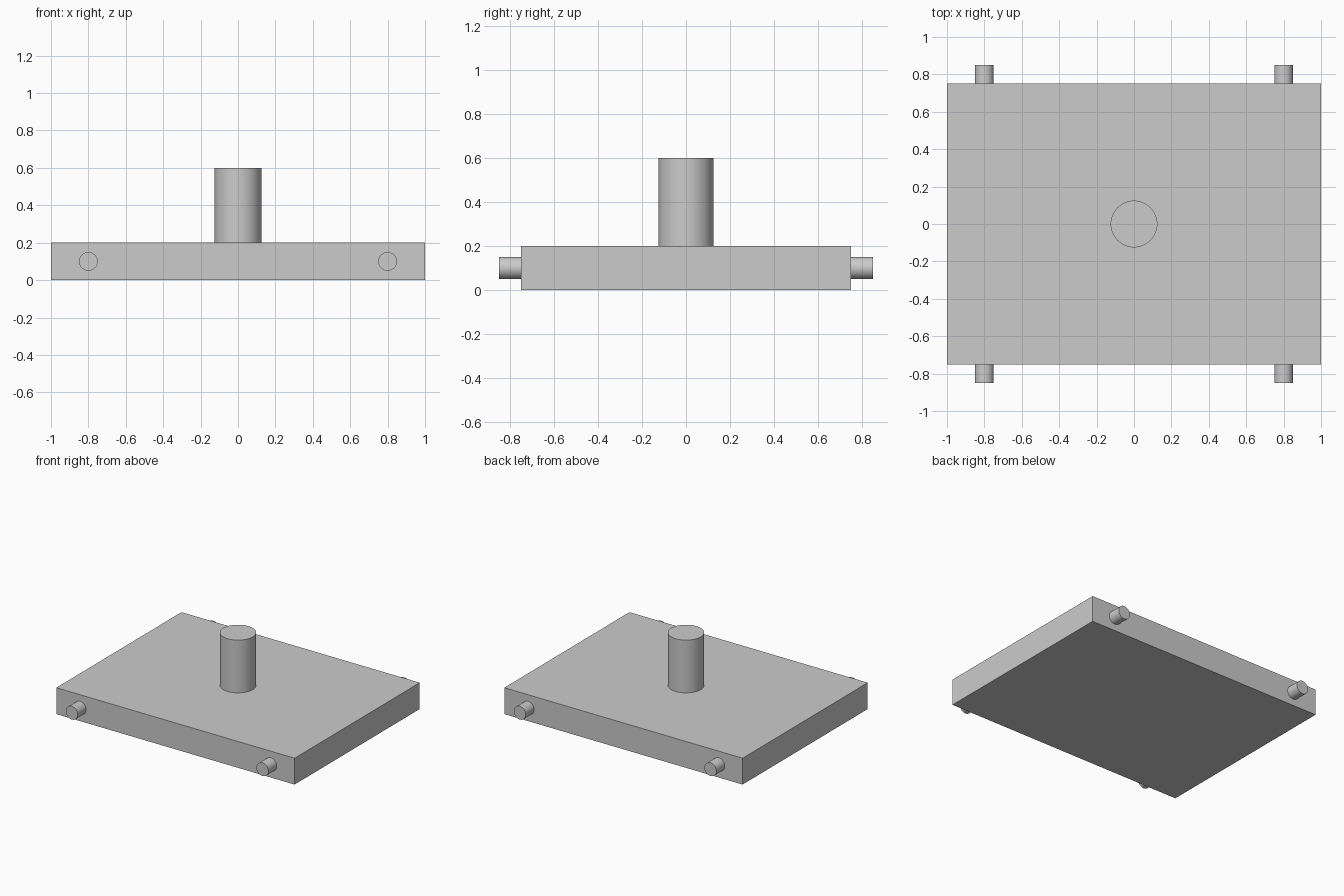
import bpy
import math

cube = bpy.data.objects.get("Cube")
if cube:
    bpy.data.objects.remove(cube, do_unlink=True)

# Single plain grey for every part
GREY = (0.6, 0.6, 0.6, 1.0)
grey = bpy.data.materials.new("plain_grey")
grey.use_nodes = True
grey.diffuse_color = GREY
grey.node_tree.nodes["Principled BSDF"].inputs["Base Color"].default_value = GREY


def finish(name):
    obj = bpy.context.object
    obj.name = name
    obj.data.materials.append(grey)
    return obj


def cylinder(name, radius, depth, location, rotation=(0, 0, 0)):
    bpy.ops.mesh.primitive_cylinder_add(
        vertices=64, radius=radius, depth=depth, location=location, rotation=rotation)
    finish(name)
    bpy.ops.object.shade_smooth_by_angle(angle=math.radians(30))


# Flat base slab
bpy.ops.mesh.primitive_cube_add(size=1, location=(0, 0, 0.1))
slab = finish("base_slab")
slab.scale = (2, 1.5, 0.2)
bpy.ops.object.transform_apply(location=False, rotation=False, scale=True)

# Upright post in the middle of the slab
cylinder("center_post", 0.125, 0.4, (0, 0, 0.4))

# Four short axle pins on the front and back edges
for end, y in (("front", -0.8), ("back", 0.8)):
    for side, x in (("right", -0.8), ("left", 0.8)):
        cylinder(f"{end}_{side}_pin", 0.05, 0.1, (x, y, 0.1), (math.pi / 2, 0, 0))
